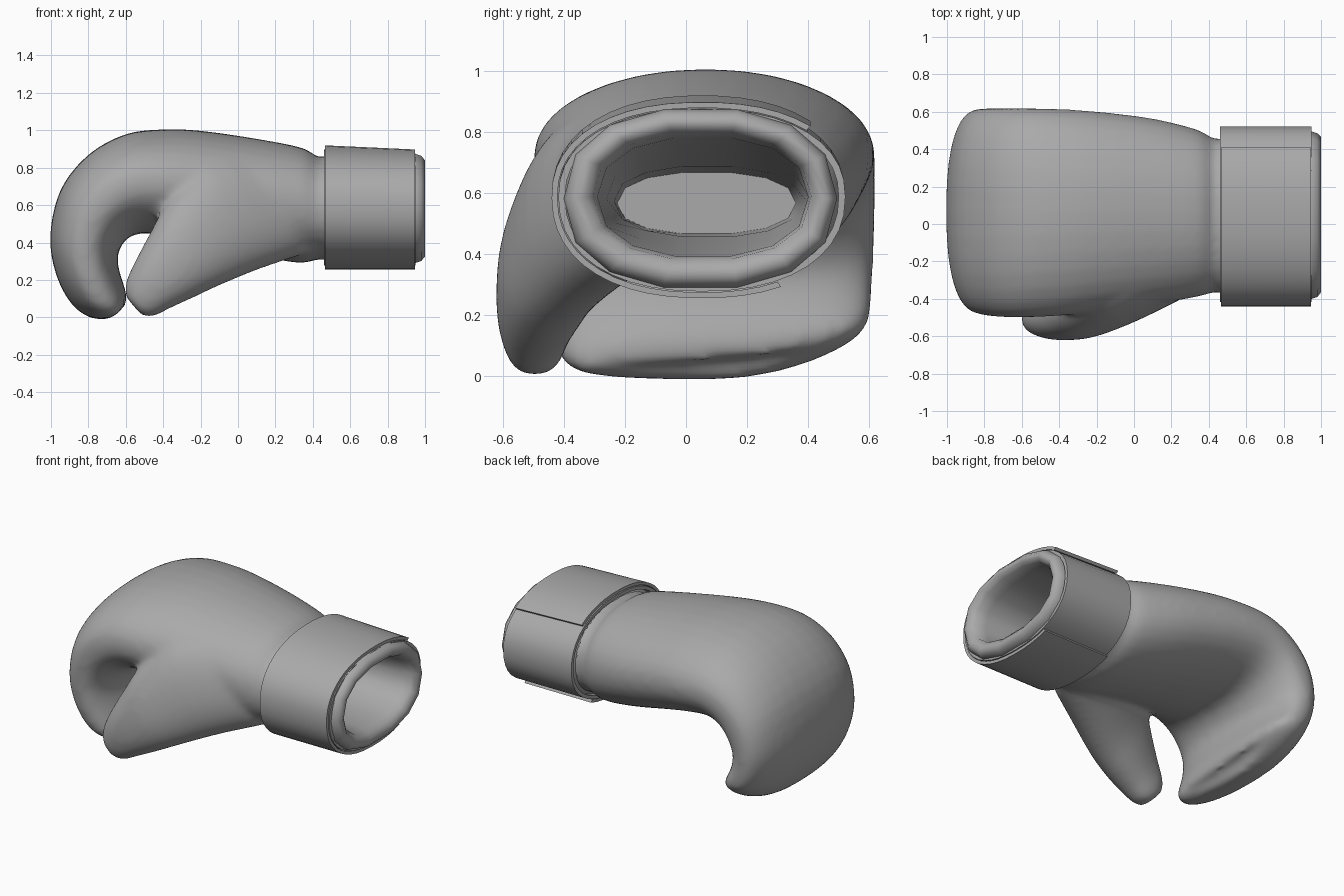
import bpy, bmesh
from math import sin, cos, tau, radians, copysign

if "Cube" in bpy.data.objects:
    bpy.data.objects.remove(bpy.data.objects["Cube"])

grey = bpy.data.materials.new("dark_grey")
grey.diffuse_color = (0.4, 0.4, 0.4, 1)
grey.use_nodes = True
grey.node_tree.nodes["Principled BSDF"].inputs["Base Color"].default_value = grey.diffuse_color


def spow(v, e):
    return copysign(abs(v) ** e, v)


def section(x1, z1, x2, z2, y1, y2, n=2.3, lift=0.0, sides=32):
    """Rounded ring spanning (x1,z1)-(x2,z2) in the side plane and y1..y2 across."""
    pts = []
    for i in range(sides):
        a = tau * i / sides
        c, s = spow(cos(a), 2 / n), spow(sin(a), 2 / n)
        pts.append(((x1 + x2) / 2 + (x1 - x2) / 2 * s,
                    (y1 + y2) / 2 + (y2 - y1) / 2 * c,
                    (z1 + z2) / 2 + (z1 - z2) / 2 * s + lift * max(c, 0) ** 2))
    return pts


def spline(rows, cuts=3):
    """Catmull-Rom refinement of a list of section rows."""
    out = []
    for i in range(len(rows) - 1):
        p0, p1, p2 = rows[max(i - 1, 0)], rows[i], rows[i + 1]
        p3 = rows[min(i + 2, len(rows) - 1)]
        for k in range(cuts):
            t = k / cuts
            out.append([0.5 * (2 * b + (c - a) * t + (2 * a - 5 * b + 4 * c - d) * t * t
                               + (3 * b - a - 3 * c + d) * t ** 3)
                        for a, b, c, d in zip(p0, p1, p2, p3)])
    return out + [rows[-1]]


def loft(bm, rings, caps=(True, True), closed=False):
    """Skin rings of points; optional end caps, or closed into a loop."""
    vs = [[bm.verts.new(p) for p in r] for r in rings]
    pairs = list(zip(vs, vs[1:])) + ([(vs[-1], vs[0])] if closed else [])
    for a, b in pairs:
        for i in range(len(a)):
            j = (i + 1) % len(a)
            bm.faces.new((a[i], a[j], b[j], b[i]))
    if not closed:
        for ring, cap in zip((vs[0], vs[-1]), caps):
            if cap:
                bm.faces.new(ring)


def finish(bm, name, angle=40):
    bmesh.ops.recalc_face_normals(bm, faces=bm.faces)
    me = bpy.data.meshes.new(name)
    bm.to_mesh(me)
    bm.free()
    me.materials.append(grey)
    ob = bpy.data.objects.new(name, me)
    bpy.context.collection.objects.link(ob)
    bpy.ops.object.select_all(action='DESELECT')
    ob.select_set(True)
    bpy.context.view_layer.objects.active = ob
    bpy.ops.object.shade_smooth_by_angle(angle=radians(angle))
    return ob


# Curled hand: back-of-hand point, palm point, width range, squareness, outer-side lift
hand = [
    (0.52, 0.88, 0.52, 0.30, -0.38, 0.47, 2.2, 0),
    (0.43, 0.855, 0.43, 0.31, -0.365, 0.455, 2.2, 0),
    (0.35, 0.905, 0.33, 0.29, -0.39, 0.505, 2.15, 0),
    (0.10, 0.955, 0.10, 0.33, -0.43, 0.565, 2.1, 0),
    (-0.20, 0.998, -0.15, 0.39, -0.465, 0.60, 2.1, 0),
    (-0.40, 1.005, -0.35, 0.43, -0.49, 0.615, 2.1, 0),
    (-0.60, 0.98, -0.50, 0.45, -0.50, 0.62, 2.15, 0),
    (-0.80, 0.87, -0.58, 0.43, -0.50, 0.62, 2.25, 0),
    (-0.95, 0.68, -0.625, 0.38, -0.49, 0.62, 2.35, 0),
    (-1.005, 0.43, -0.645, 0.32, -0.475, 0.615, 2.4, 0.02),
    (-0.97, 0.22, -0.635, 0.25, -0.46, 0.61, 2.4, 0.04),
    (-0.885, 0.065, -0.61, 0.17, -0.435, 0.60, 2.4, 0.07),
    (-0.78, -0.005, -0.595, 0.11, -0.40, 0.56, 2.4, 0.09),
    (-0.68, -0.008, -0.605, 0.05, -0.34, 0.47, 2.4, 0.09),
]
# Thumb: same layout, running from the heel of the hand to the tip
thumb = [
    (0.10, 0.88, 0.36, 0.34, -0.40, 0.0),
    (-0.18, 0.84, 0.12, 0.26, -0.525, -0.12),
    (-0.37, 0.63, -0.10, 0.17, -0.605, -0.25),
    (-0.465, 0.46, -0.25, 0.10, -0.622, -0.32),
    (-0.54, 0.32, -0.37, 0.045, -0.615, -0.37),
    (-0.60, 0.19, -0.45, 0.005, -0.59, -0.40),
    (-0.60, 0.11, -0.51, 0.005, -0.565, -0.425),
]
bm = bmesh.new()
loft(bm, [section(*r) for r in spline(hand)])
loft(bm, [section(*r, n=2.2) for r in spline(thumb)])
raw = finish(bm, "glove_blend")

# Fuse hand and thumb into one padded skin, then open the wrist
rm = raw.modifiers.new("fuse", 'REMESH')
rm.mode = 'VOXEL'
rm.voxel_size = 0.018
sm = raw.modifiers.new("soften", 'SMOOTH')
sm.factor = 0.5
sm.iterations = 14
deps = bpy.context.evaluated_depsgraph_get()
fused = bpy.data.meshes.new_from_object(raw.evaluated_get(deps))
bpy.data.objects.remove(raw)
bm = bmesh.new()
bm.from_mesh(fused)
bmesh.ops.delete(bm, geom=[f for f in bm.faces if f.calc_center_median().x > 0.475],
                 context='FACES')
finish(bm, "glove_body", 80)

# Padded liner: outer sleeve, rolled lip, and tapering hand cavity
liner = [
    (0.47, 0.83, 0.33, -0.35, 0.44), (0.50, 0.88, 0.285, -0.40, 0.495),
    (0.95, 0.88, 0.285, -0.40, 0.495), (0.98, 0.87, 0.295, -0.39, 0.485),
    (1.00, 0.845, 0.32, -0.365, 0.465), (0.995, 0.82, 0.35, -0.335, 0.44),
    (0.97, 0.80, 0.38, -0.305, 0.41), (0.90, 0.785, 0.39, -0.29, 0.40),
    (0.45, 0.74, 0.42, -0.26, 0.39), (0.00, 0.69, 0.455, -0.235, 0.375),
    (-0.30, 0.67, 0.465, -0.225, 0.36),
]
bm = bmesh.new()
loft(bm, [section(x, t, x, b, y1, y2, sides=14) for x, t, b, y1, y2 in liner],
     caps=(False, True))
finish(bm, "wrist_liner", 60)


# Cuff layers: bands with a rectangular cross-section over an angle range
def band(name, x0, x1, inner, outer, a0, a1, steps):
    bm = bmesh.new()
    rings = []
    for i in range(steps + 1):
        a = radians(a0 + (a1 - a0) * i / steps)
        c, s = spow(cos(a), 2 / 2.25), spow(sin(a), 2 / 2.25)
        ring = []
        for x, grow in ((x0, inner), (x0, outer), (x1, outer), (x1, inner)):
            taper = 0.022 * (x - x0) / (x1 - x0) * max(s, 0)
            ring.append((x, 0.052 + (0.462 + grow) * c,
                         0.588 + (0.302 + grow) * s - taper))
        rings.append(ring)
    full = a1 - a0 >= 360
    loft(bm, rings[:-1] if full else rings, closed=full)
    finish(bm, name, 35)


band("cuff_base", 0.46, 0.95, -0.014, 0.008, 0, 360, 40)
band("cuff_strap", 0.465, 0.945, 0.011, 0.030, 46, 299, 32)
